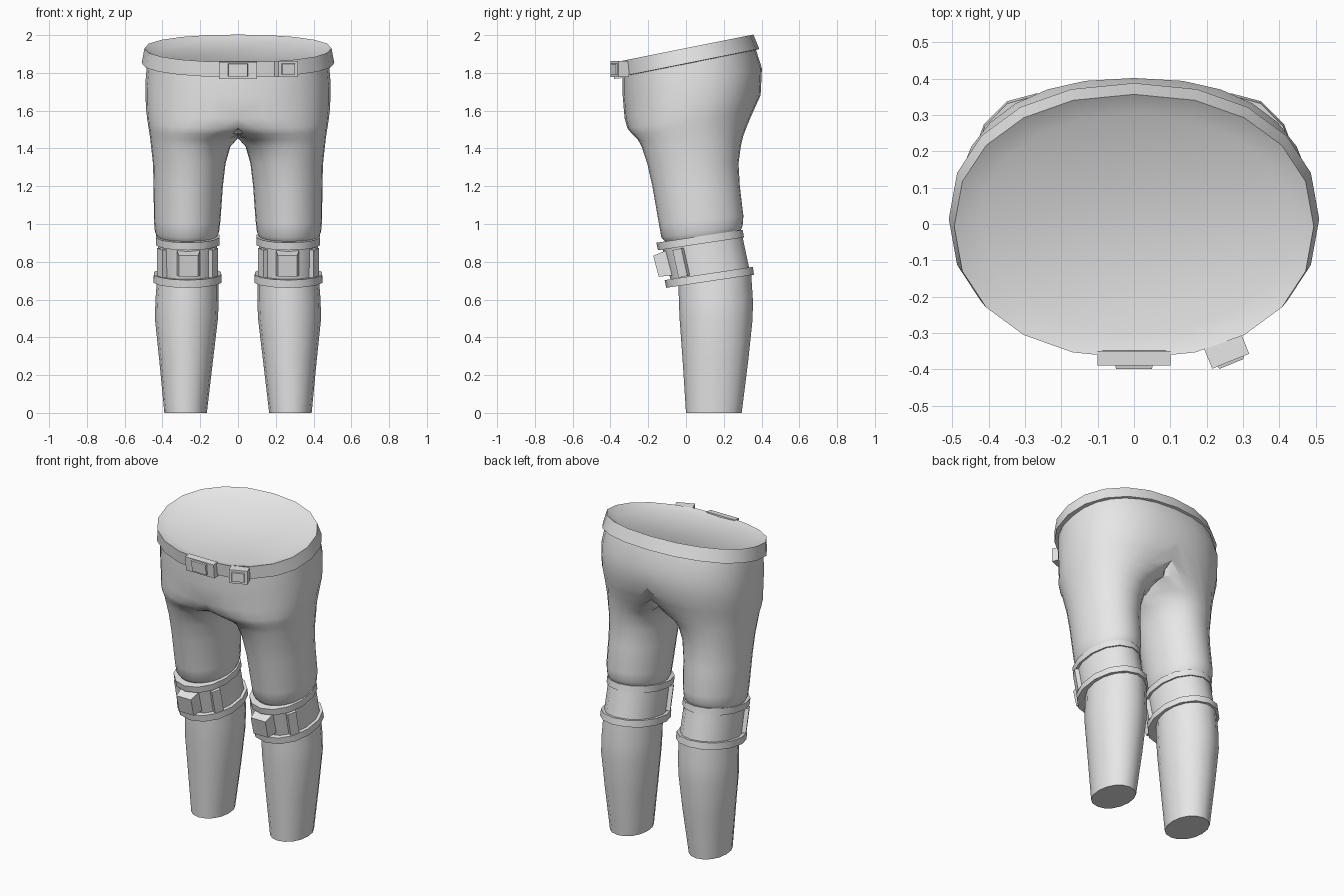
import bpy
import bmesh
from math import cos, sin, pi, radians, copysign
from mathutils import Matrix, Vector

cube = bpy.data.objects.get("Cube")
if cube:
    bpy.data.objects.remove(cube, do_unlink=True)

grey = bpy.data.materials.new("light_grey")
grey.use_nodes = True
grey.diffuse_color = (0.8, 0.8, 0.8, 1)
grey.node_tree.nodes["Principled BSDF"].inputs["Base Color"].default_value = (0.8, 0.8, 0.8, 1)


def finish(name, bm, mirror=False, angle=35):
    mesh = bpy.data.meshes.new(name)
    bm.to_mesh(mesh)
    bm.free()
    obj = bpy.data.objects.new(name, mesh)
    bpy.context.collection.objects.link(obj)
    mesh.materials.append(grey)
    if mirror:
        mod = obj.modifiers.new("mirror", "MIRROR")
        mod.use_clip = True
        mod.merge_threshold = 0.0005
    bpy.ops.object.select_all(action="DESELECT")
    obj.select_set(True)
    bpy.context.view_layer.objects.active = obj
    if mirror:
        bpy.ops.object.modifier_apply(modifier="mirror")
    bpy.ops.object.shade_smooth_by_angle(angle=radians(angle))
    return obj


def power(v, p):
    return copysign(abs(v) ** p, v) if abs(v) > 1e-6 else 0.0


def loft(name, rings, sides, mirror=False, caps=(True, True)):
    """Rings: height, inner x, widest x, middle x, front y, back y, tilt, roundness."""
    bm = bmesh.new()
    loops = []
    for z, x_in, x_out, x_mid, front, back, tilt, p in rings:
        yc, ry = (front + back) / 2, (back - front) / 2
        loop = []
        for i in range(sides):
            a = -pi / 2 + 2 * pi * i / sides
            c, s = power(cos(a), p), power(sin(a), p)
            x = x_mid + c * ((x_out - x_mid) if c > 0 else (x_mid - x_in))
            if mirror:
                x = max(x, 0.0)
            loop.append(bm.verts.new((x, yc + ry * s, z + tilt * ry * s)))
        loops.append(loop)
    for low, high in zip(loops, loops[1:]):
        for i in range(sides):
            j = (i + 1) % sides
            quad = (low[i], low[j], high[j], high[i])
            # the two halves stay open where they meet
            if not mirror or max(v.co.x for v in quad) > 1e-4:
                bm.faces.new(quad)
    if caps[0]:
        bm.faces.new(loops[0][::-1])
    if caps[1]:
        bm.faces.new(loops[-1])
    return finish(name, bm, mirror)


def plate(name, center, size, turn=0, lean=0.0, taper=1.0, mirror=False):
    """Box whose outer (-y) face is narrowed by taper."""
    bm = bmesh.new()
    bmesh.ops.create_cube(bm, size=1)
    for v in bm.verts:
        k = taper if v.co.y < 0 else 1
        v.co = Vector((v.co.x * size[0] * k, v.co.y * size[1], v.co.z * size[2] * k))
    spin = Matrix.Rotation(lean, 4, "X") @ Matrix.Rotation(radians(turn), 4, "Z")
    bm.transform(Matrix.Translation(center) @ spin)
    return finish(name, bm, mirror)


# Trousers: two thighs that merge into the hips
loft("hips_and_thighs", [
    (0.90, 0.14, 0.40, 0.27, -0.06, 0.25, 0.15, 1),
    (0.925, 0.115, 0.425, 0.27, -0.10, 0.285, 0.15, 1),
    (0.96, 0.10, 0.44, 0.27, -0.13, 0.30, 0.15, 1),
    (1.02, 0.093, 0.445, 0.27, -0.143, 0.304, 0.1, 1),
    (1.20, 0.08, 0.447, 0.265, -0.178, 0.285, 0, 1),
    (1.32, 0.066, 0.45, 0.255, -0.205, 0.278, 0, 0.97),
    (1.41, 0.04, 0.46, 0.24, -0.235, 0.29, 0, 0.95),
    (1.455, 0.0, 0.465, 0.21, -0.255, 0.302, 0.03, 0.93),
    (1.50, -0.12, 0.472, 0.16, -0.285, 0.325, 0.08, 0.9),
    (1.55, -0.3, 0.48, 0.09, -0.31, 0.355, 0.13, 0.88),
    (1.62, 0, 0.488, 0, -0.325, 0.395, 0.17, 0.86),
    (1.75, 0, 0.49, 0, -0.335, 0.402, 0.2, 0.86),
    (1.87, 0, 0.48, 0, -0.335, 0.365, 0.2, 0.88),
], 28, mirror=True, caps=(True, False))

# Waistband with a sunken lid
loft("waistband", [
    (z, -x, x, 0, front, back, 0.2, 0.92) for z, x, front, back in (
        (1.85, 0.46, -0.32, 0.36),
        (1.852, 0.51, -0.36, 0.388),
        (1.93, 0.495, -0.37, 0.357),
        (1.90, 0.425, -0.30, 0.30),
    )], 20)

# Belt buckle and pouch
plate("buckle_plate", (0, -0.365, 1.815), (0.2, 0.04, 0.09), lean=0.1)
plate("buckle_center", (0, -0.383, 1.815), (0.11, 0.025, 0.075), lean=0.1, taper=0.9)
plate("pouch_body", (0.255, -0.35, 1.82), (0.11, 0.06, 0.085), turn=22)
plate("pouch_flap", (0.265, -0.376, 1.82), (0.085, 0.02, 0.065), turn=22, taper=0.85)

# Lower legs
loft("shins", [
    (0.0, 0.165, 0.39, 0.278, 0.0, 0.295, 0, 0.95),
    (0.28, 0.132, 0.417, 0.274, -0.018, 0.33, 0, 0.96),
    (0.50, 0.106, 0.44, 0.272, -0.034, 0.353, 0, 1),
    (0.60, 0.102, 0.437, 0.27, -0.038, 0.354, 0, 1),
    (0.72, 0.102, 0.428, 0.266, -0.04, 0.345, 0.1, 1),
], 16, mirror=True)


# Knee guards: a sleeve between two leaning rims
def knee_band(name, levels):
    loft(name, [(z, 0.267 - r, 0.267 + r, 0.267, front, back, 0.15, 0.96)
                for z, r, front, back in levels], 14, mirror=True)


knee_band("knee_sleeves", ((0.71, 0.163, -0.075, 0.34), (0.92, 0.16, -0.13, 0.295)))
knee_band("knee_upper_rims", ((0.895, 0.172, -0.148, 0.307), (0.935, 0.172, -0.157, 0.3)))
knee_band("knee_lower_rims", ((0.697, 0.185, -0.105, 0.36), (0.738, 0.182, -0.113, 0.354)))

# Knee pads and the strips beside them
plate("knee_pads", (0.262, -0.125, 0.785), (0.12, 0.07, 0.135), lean=0.25, taper=0.85, mirror=True)
for side, label in ((-1, "inner"), (1, "outer")):
    plate(f"knee_{label}_strips", (0.267 + side * 0.134, -0.025, 0.795), (0.055, 0.03, 0.15),
          turn=side * 60, lean=0.22, mirror=True)
